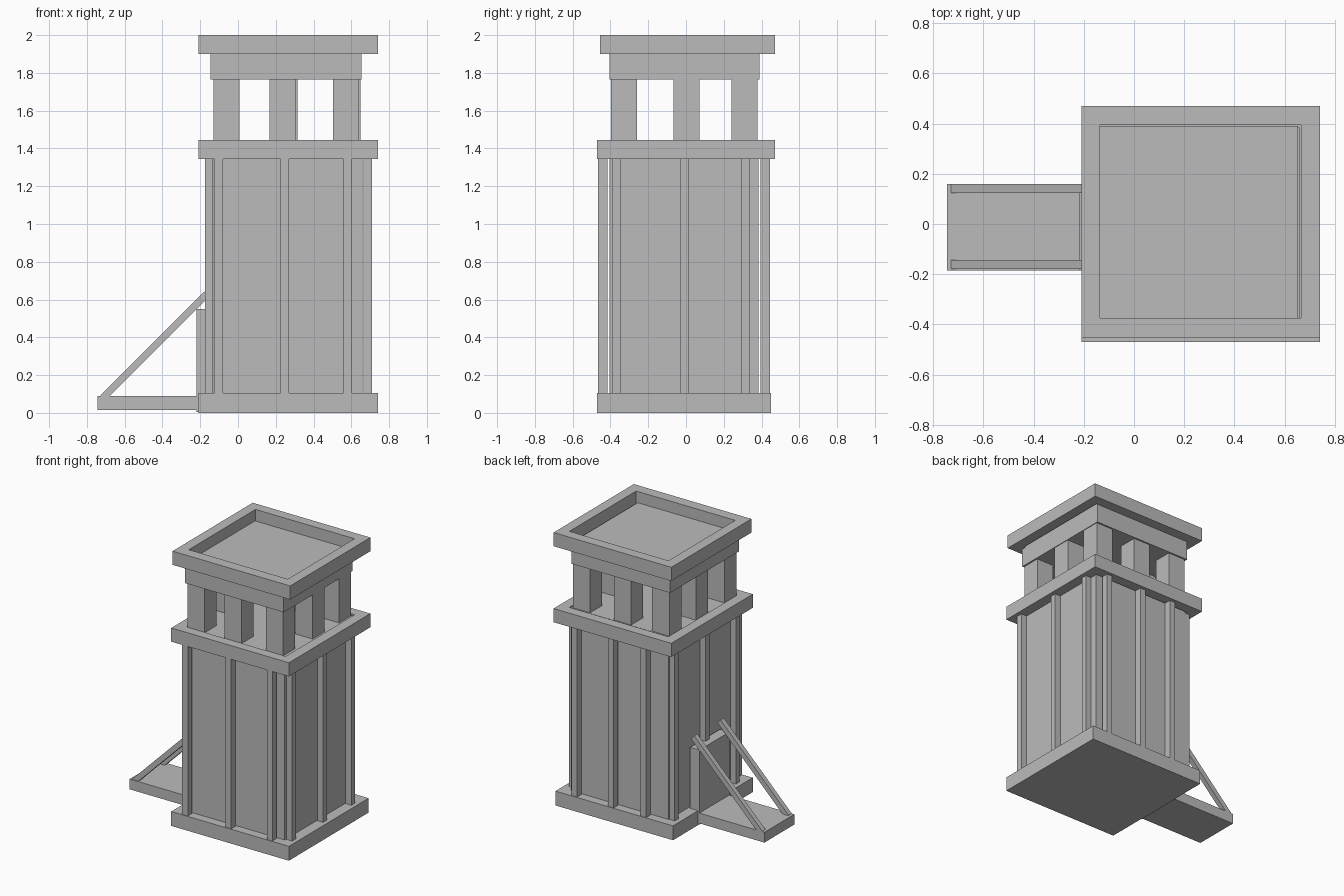
import bpy, bmesh, math
from mathutils import Matrix, Vector

cube = bpy.data.objects.get("Cube")
if cube:
    bpy.data.objects.remove(cube, do_unlink=True)

grey = bpy.data.materials.new("stone_grey")
grey.use_nodes = True
grey.diffuse_color = (0.5, 0.5, 0.5, 1)
grey.node_tree.nodes["Principled BSDF"].inputs["Base Color"].default_value = (0.5, 0.5, 0.5, 1)


def finish(name, bm):
    bmesh.ops.recalc_face_normals(bm, faces=bm.faces)
    mesh = bpy.data.meshes.new(name)
    bm.to_mesh(mesh)
    bm.free()
    mesh.materials.append(grey)
    obj = bpy.data.objects.new(name, mesh)
    bpy.context.collection.objects.link(obj)
    return obj


def box(name, x, y, z):
    """Box from (low, high) ranges on each axis."""
    bm = bmesh.new()
    size = [r[1] - r[0] for r in (x, y, z)]
    mid = Vector([sum(r) / 2 for r in (x, y, z)])
    bmesh.ops.create_cube(bm, size=1, matrix=Matrix.Translation(mid) @ Matrix.Diagonal((*size, 1)))
    return finish(name, bm)


def frame(name, x, y, z, hole_x, hole_y):
    """Square slab with a rectangular hole through it."""
    bm = bmesh.new()
    rings = []
    for rx, ry in ((x, y), (hole_x, hole_y)):
        for h in z:
            rings.append([bm.verts.new((rx[i], ry[j], h))
                          for i, j in ((0, 0), (1, 0), (1, 1), (0, 1))])
    out_low, out_top, in_low, in_top = rings
    for a, b in ((out_low, out_top), (out_top, in_top), (in_top, in_low), (in_low, out_low)):
        for k in range(4):
            n = (k + 1) % 4
            bm.faces.new((a[k], a[n], b[n], b[k]))
    return finish(name, bm)


def span(start, width):
    return (start, start + width)


# Main tower blocks
side = (-0.21, 0.74)
hole_x, hole_y = (-0.135, 0.665), (-0.375, 0.395)
box("base_slab", side, (-0.47, 0.45), (0, 0.105))
box("tower_body", (-0.13, 0.66), (-0.405, 0.385), (0.1, 1.44))
frame("balcony_slab", side, (-0.47, 0.47), (1.345, 1.445), hole_x, (-0.4, 0.395))
box("roof_beam", (-0.145, 0.653), (-0.405, 0.39), (1.765, 1.918))
frame("roof_rim", side, (-0.455, 0.47), (1.9, 2.0), hole_x, hole_y)

# Upright battens, three on each wall
height, w = (0.1, 1.35), 0.045
for i, x in enumerate((-0.125, 0.225, 0.558)):
    box(f"front_batten_{i}", span(x, w), (-0.465, -0.415), height)
for i, x in enumerate((0.01, 0.272, 0.568)):
    box(f"back_batten_{i}", span(x, w), (0.395, 0.445), height)
for i, y in enumerate((-0.39, -0.033, 0.293)):
    box(f"left_batten_{i}", (0.665, 0.71), span(y, w), height)
for i, y in enumerate((-0.37, -0.02, 0.335)):
    box(f"right_batten_{i}", (-0.175, -0.132), span(y, w), height)

# Belfry pillars: three per side around an open middle
pw = 0.138
columns = ((-0.13, 0.167, 0.503), (-0.13, None, 0.51), (-0.13, 0.178, 0.51))
rows = (-0.397, -0.067, 0.24)
for j, row in enumerate(columns):
    for i, x in enumerate(row):
        if x is not None:
            box(f"pillar_{j}_{i}", span(x, pw), span(rows[j], pw), (1.435, 1.77))

# Entrance bridge, door and sloping braces
box("bridge_deck", (-0.745, -0.2), (-0.185, 0.16), (0.015, 0.09))
box("door", (-0.22, -0.145), (-0.185, 0.16), (0.005, 0.55))
low, high = Vector((-0.715, 0, 0.08)), Vector((-0.165, 0, 0.63))
for name, y in (("front_brace", -0.162), ("back_brace", 0.142)):
    half = (high - low).length / 2
    brace = box(name, (-half, half), (-0.018, 0.018), (-0.019, 0.019))
    brace.location = (low + high) / 2 + Vector((0, y, 0))
    brace.rotation_euler = (0, -math.radians(45), 0)
